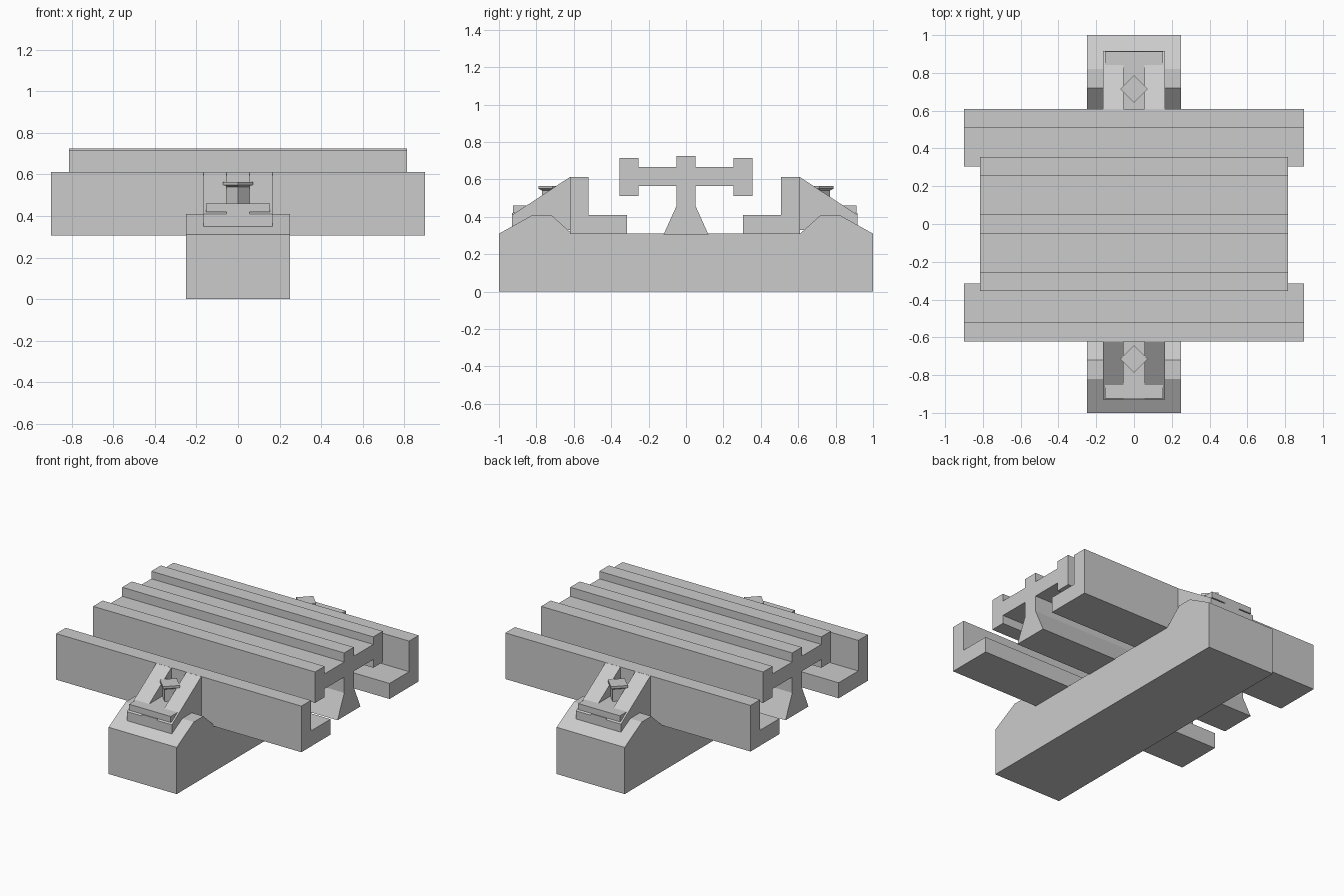
import bpy
import bmesh

cube = bpy.data.objects.get("Cube")
if cube:
    bpy.data.objects.remove(cube)

grey = bpy.data.materials.new("plain grey")
grey.use_nodes = True
COLOUR = (0.6, 0.6, 0.6, 1)
grey.diffuse_color = COLOUR
grey.node_tree.nodes["Principled BSDF"].inputs["Base Color"].default_value = COLOUR


def finish(name, bm):
    bmesh.ops.recalc_face_normals(bm, faces=bm.faces)
    mesh = bpy.data.meshes.new(name)
    bm.to_mesh(mesh)
    bm.free()
    mesh.materials.append(grey)
    obj = bpy.data.objects.new(name, mesh)
    bpy.context.scene.collection.objects.link(obj)
    return obj


def extrude_x(name, profile, x0, x1, side=1, shift=0):
    """Extrude a (y, z) profile from x0 to x1, optionally flipped in y."""
    bm = bmesh.new()
    face = bm.faces.new([bm.verts.new((x0, side * y + shift, z)) for y, z in profile])
    new = bmesh.ops.extrude_face_region(bm, geom=[face])["geom"]
    verts = [v for v in new if isinstance(v, bmesh.types.BMVert)]
    bmesh.ops.translate(bm, verts=verts, vec=(x1 - x0, 0, 0))
    return finish(name, bm)


def symmetric(half):
    """Close a half profile by mirroring it across y = 0."""
    return half + [(-y, z) for y, z in reversed(half)]


def diamond(name, y, levels):
    """Square post turned by 45 degrees, from (radius, z) levels."""
    bm = bmesh.new()
    rings = [[bm.verts.new((r * a, y + r * b, z))
              for a, b in ((1, 0), (0, 1), (-1, 0), (0, -1))] for r, z in levels]
    for low, high in zip(rings, rings[1:]):
        for i in range(4):
            j = (i + 1) % 4
            bm.faces.new((low[i], low[j], high[j], high[i]))
    bm.faces.new(rings[0])
    bm.faces.new(rings[-1])
    return finish(name, bm)


# Cross beam with a raised shoulder at each end
extrude_x("cross_beam", symmetric([(1, 0), (1, 0.31), (0.82, 0.41), (0.72, 0.41),
                                   (0.61, 0.31)]), -0.25, 0.25)

# Central rail: flared web, flange, side flanges and middle rib
extrude_x("central_rail", symmetric([(0.12, 0.305), (0.05, 0.46), (0.05, 0.565),
                                     (0.255, 0.565), (0.255, 0.51), (0.355, 0.51),
                                     (0.355, 0.715), (0.255, 0.715), (0.255, 0.665),
                                     (0.05, 0.665), (0.05, 0.725)]), -0.815, 0.815)

for label, side in (("front", -1), ("back", 1)):
    shift = -0.006
    # Long L-shaped guide
    extrude_x(label + "_guide", [(0.615, 0.307), (0.615, 0.613), (0.515, 0.613),
                                 (0.515, 0.41), (0.31, 0.41), (0.31, 0.307)],
              -0.9, 0.9, side, shift)
    # Sloping bracket cheeks on both sides of a slot
    cheek = [(0.614, 0.33), (0.614, 0.613), (0.923, 0.41), (0.923, 0.33)]
    for name, x in (("right", -0.165), ("left", 0.055)):
        extrude_x(f"{label}_{name}_bracket_cheek", cheek, x, x + 0.11, side, shift)
    # Slot floor, stepped down below the clamp bar
    extrude_x(label + "_slot_floor", [(0.614, 0.33), (0.614, 0.46), (0.838, 0.46),
                                      (0.838, 0.42), (0.923, 0.42), (0.923, 0.33)],
              -0.055, 0.055, side, shift)
    # Clamp bar across the bracket
    extrude_x(label + "_clamp_bar", [(0.838, 0.42), (0.838, 0.46),
                                     (0.918, 0.46), (0.918, 0.42)],
              -0.153, 0.153, side, shift)
    # Bolt with a wider head
    diamond(label + "_bolt", side * 0.715, [(0.055, 0.45), (0.055, 0.54),
                                            (0.073, 0.55), (0.073, 0.565)])
